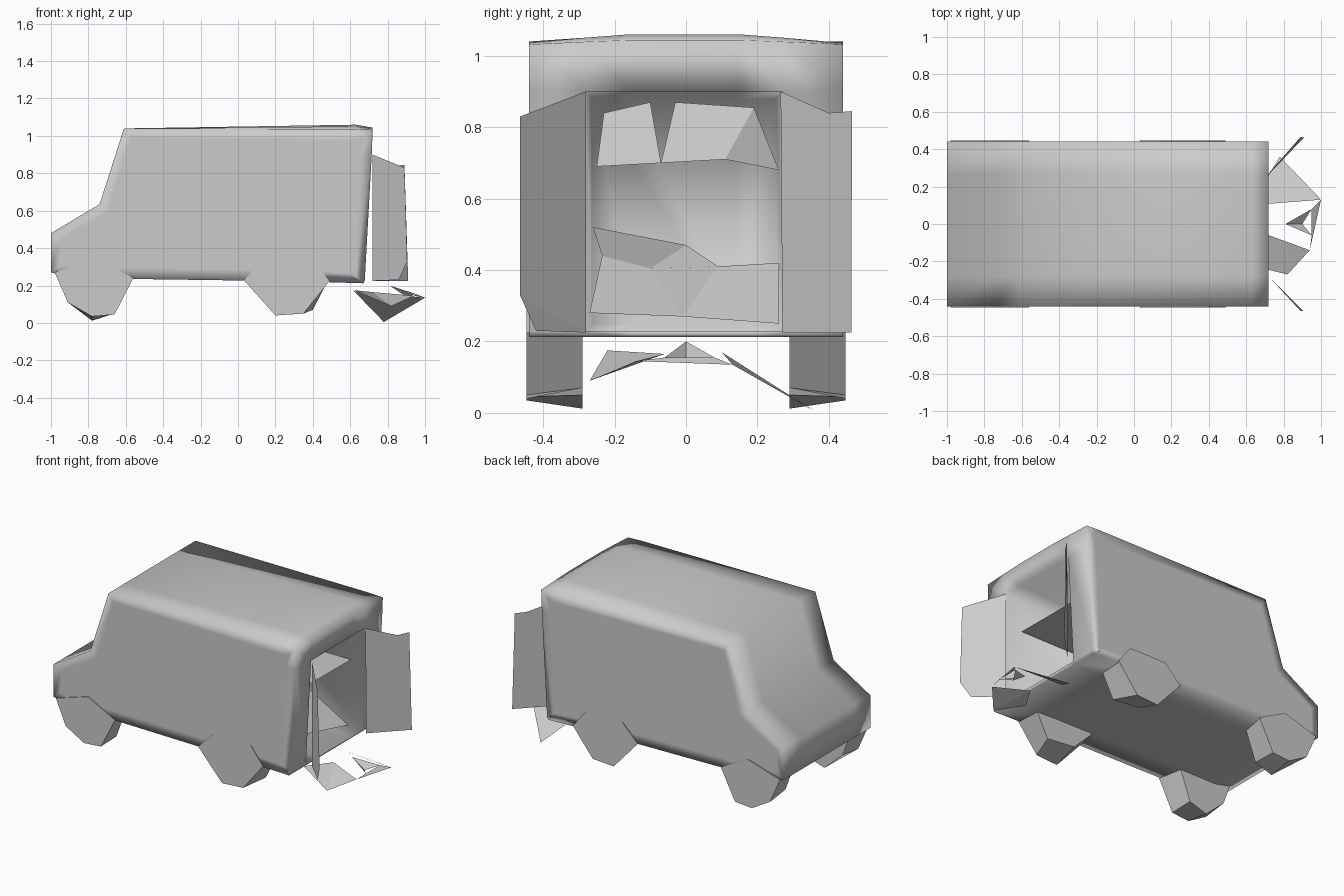
import bpy, bmesh
from mathutils import Vector


def finish(name, bm, angle=None):
    bmesh.ops.recalc_face_normals(bm, faces=bm.faces[:])
    me = bpy.data.meshes.new(name)
    bm.to_mesh(me)
    bm.free()
    ob = bpy.data.objects.new(name, me)
    bpy.context.collection.objects.link(ob)
    if angle == "smooth":
        for p in me.polygons:
            p.use_smooth = True
    return ob


def sheet(name, *polys):
    """Flat panels, one face per list of points."""
    bm = bmesh.new()
    for pts in polys:
        bm.faces.new([bm.verts.new(p) for p in pts])
    bmesh.ops.remove_doubles(bm, verts=bm.verts[:], dist=0.0005)
    return finish(name, bm)


# Body: side profile carried across the width, roof slightly crowned
stations = [(-0.44, 0.0), (-0.28, 0.015), (-0.16, 0.024),
            (0.15, 0.024), (0.27, 0.015), (0.44, 0.0)]
profile = [(-1, 0.27), (-1, 0.48), (-0.74, 0.635), (-0.61, 1.04),
           (0.63, 1.036), (0.72, 1.032), (0.715, 0.9), (0.678, 0.228),
           (0.67, 0.212), (0.35, 0.222), (-0.55, 0.235), (-0.85, 0.235)]
bm = bmesh.new()
rings = []
for y, crown in stations:
    rings.append([bm.verts.new((x, y, z + {4: crown, 5: crown * 0.5}.get(i, 0)))
                  for i, (x, z) in enumerate(profile)])
n = len(profile)
for s in range(len(rings) - 1):
    for i in range(n):
        if i == 6 and 1 <= s <= 3:
            continue                      # rear doorway
        a, b = rings[s], rings[s + 1]
        j = (i + 1) % n
        bm.faces.new((a[i], a[j], b[j], b[i]))
caps = [bm.faces.new(rings[0]), bm.faces.new(rings[-1])]
# Load compartment drawn inwards from the doorway
edge = [e for e in bm.edges if e.is_boundary]
out = bmesh.ops.extrude_edge_only(bm, edges=edge)["geom"]
for v in [g for g in out if isinstance(g, bmesh.types.BMVert)]:
    v.co = Vector((0.02, v.co.y * 0.94, 0.56 + (v.co.z - 0.56) * 0.94))
bmesh.ops.holes_fill(bm, edges=[e for e in bm.edges if e.is_boundary], sides=0)
bmesh.ops.inset_individual(bm, faces=caps, thickness=0.06, depth=0.0)
finish("van_body", bm, "smooth")


# Wheels: coarse faceted blocks, mirrored side to side
def wheels(name, outer, inner):
    bm = bmesh.new()
    a = [bm.verts.new((x, -0.447, z)) for x, z in outer]
    b = [bm.verts.new((x, -0.29, z)) for x, z in inner]
    bm.faces.new(a)
    bm.faces.new(b)
    for i in range(len(a)):
        j = (i + 1) % len(a)
        bm.faces.new((a[i], a[j], b[j], b[i]))
    ob = finish(name, bm)
    m = ob.modifiers.new("mirror", "MIRROR")
    m.use_axis = (False, True, False)
    m.use_bisect_axis = (False, False, False)


wheels("front_wheels",
       [(-0.98, 0.27), (-0.91, 0.11), (-0.78, 0.035), (-0.66, 0.045), (-0.56, 0.24), (-0.75, 0.34)],
       [(-0.96, 0.27), (-0.91, 0.13), (-0.78, 0.012), (-0.66, 0.05), (-0.59, 0.24), (-0.75, 0.27)])
wheels("rear_wheels",
       [(0.03, 0.23), (0.20, 0.04), (0.35, 0.05), (0.49, 0.225), (0.40, 0.34), (0.14, 0.34)],
       [(0.06, 0.23), (0.20, 0.09), (0.40, 0.07), (0.48, 0.225), (0.40, 0.25), (0.14, 0.25)])

# Rear doors swung open
sheet("left_rear_door",
      [(0.72, -0.28, 0.9), (0.72, -0.28, 0.225), (0.905, -0.465, 0.33), (0.89, -0.465, 0.83)],
      [(0.72, -0.28, 0.225), (0.86, -0.42, 0.23), (0.905, -0.465, 0.33)])
sheet("right_rear_door",
      [(0.72, 0.265, 0.9), (0.72, 0.27, 0.225), (0.91, 0.463, 0.225),
       (0.89, 0.465, 0.845), (0.85, 0.4, 0.84)])

# Shelf and folded panels inside the compartment
sheet("cargo_shelf",
      [(0.02, -0.26, 0.68), (0.62, -0.26, 0.68), (0.62, 0.26, 0.675), (0.02, 0.26, 0.675)])
sheet("shelf_contents",
      [(0.35, -0.25, 0.69), (0.3, -0.23, 0.84), (0.2, -0.1, 0.87), (0.4, -0.07, 0.70)],
      [(0.4, -0.07, 0.70), (0.3, -0.03, 0.87), (0.25, 0.19, 0.855), (0.4, 0.11, 0.71)],
      [(0.4, 0.11, 0.71), (0.25, 0.19, 0.855), (0.3, 0.26, 0.68)])
sheet("floor_contents",
      [(0.6, -0.27, 0.28), (0.4, -0.235, 0.44), (0.4, -0.1, 0.405), (0.5, -0.01, 0.27)],
      [(0.5, -0.01, 0.27), (0.4, 0.09, 0.41), (0.3, 0.26, 0.42), (0.6, 0.26, 0.25)],
      [(0.4, -0.235, 0.44), (0.15, -0.26, 0.52), (0.15, 0.0, 0.47), (0.4, -0.1, 0.405)],
      [(0.4, -0.1, 0.405), (0.15, 0.0, 0.47), (0.4, 0.09, 0.41), (0.5, -0.01, 0.27)])

# Crumpled entry step behind the van
A, B, C = (0.78, 0.36, 0.005), (1.0, 0.13, 0.135), (0.94, -0.14, 0.145)
D, E, F = (0.82, -0.27, 0.09), (0.62, -0.22, 0.175), (0.62, 0.1, 0.17)
G, H = (0.81, 0.0, 0.2), (0.72, -0.06, 0.165)
sheet("rear_step",
      [A, B, F], [C, D, H], [D, E, H],
      [G, (0.95, 0.08, 0.155), (0.90, 0.0, 0.14)],
      [G, (0.90, 0.0, 0.14), (0.95, -0.06, 0.155)],
      [B, C, (0.95, -0.06, 0.155), (0.95, 0.08, 0.155)])
